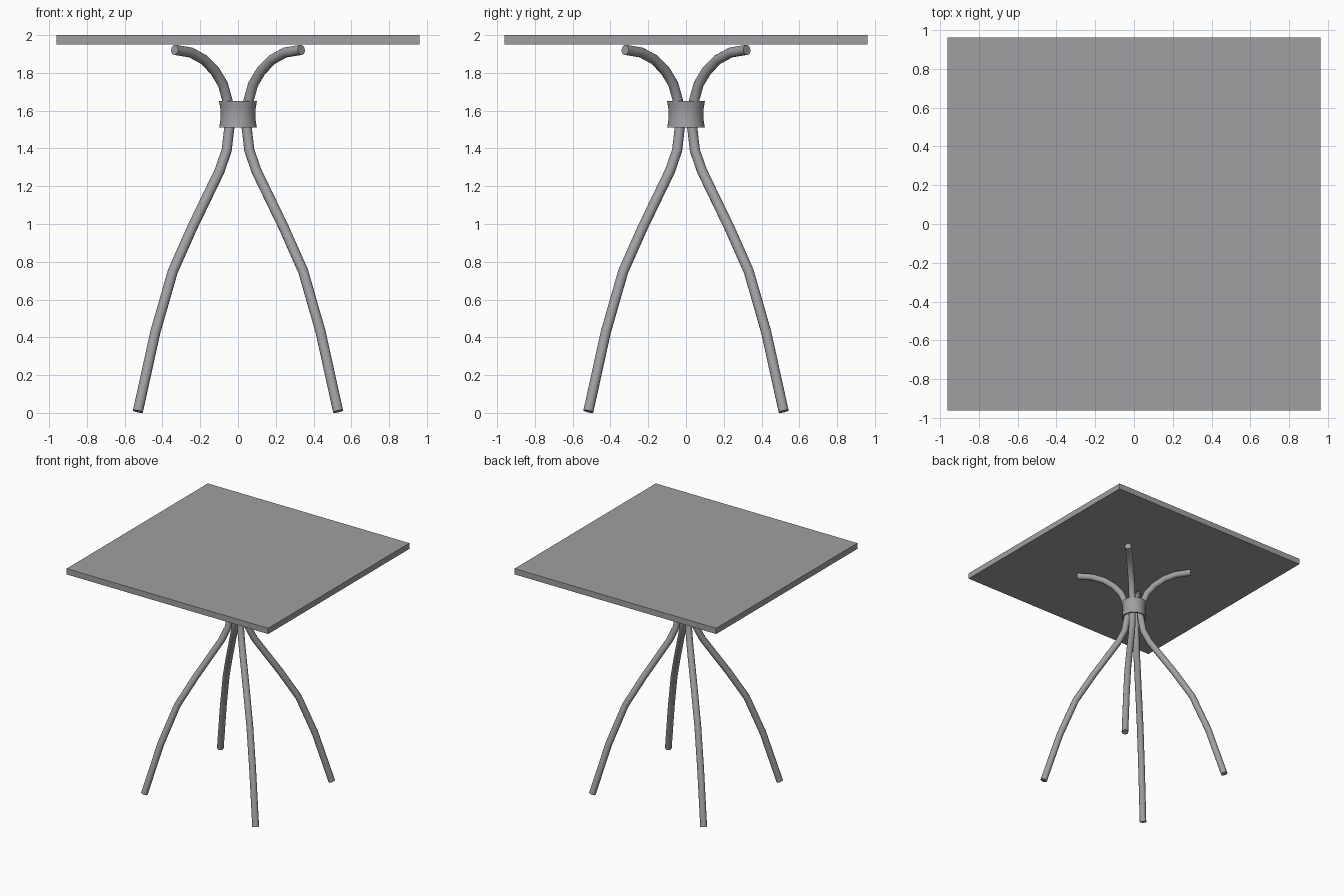
import bpy, bmesh, math
from mathutils import Vector

if "Cube" in bpy.data.objects:
    bpy.data.objects.remove(bpy.data.objects["Cube"])

grey = bpy.data.materials.new("metal grey")
grey.diffuse_color = (0.35, 0.35, 0.365, 1)
grey.use_nodes = True
grey.node_tree.nodes["Principled BSDF"].inputs["Base Color"].default_value = grey.diffuse_color


def add_object(name, bm, smooth=False):
    bmesh.ops.recalc_face_normals(bm, faces=bm.faces)
    for f in bm.faces:
        f.smooth = smooth and len(f.verts) == 4
    for e in bm.edges:
        if len(e.link_faces) == 2 and e.calc_face_angle() > math.radians(45):
            e.smooth = False
    me = bpy.data.meshes.new(name)
    bm.to_mesh(me)
    bm.free()
    me.materials.append(grey)
    ob = bpy.data.objects.new(name, me)
    bpy.context.collection.objects.link(ob)
    return ob


# square table top
bm = bmesh.new()
bmesh.ops.create_cube(bm, size=1)
bmesh.ops.scale(bm, vec=(1.92, 1.92, 0.05), verts=bm.verts)
bmesh.ops.translate(bm, vec=(0, 0, 1.975), verts=bm.verts)
add_object("table_top", bm)

# bent leg tubes: (x, z) of the centre line, y is slightly smaller
PATH = [(0.53, 0.008), (0.437, 0.43), (0.345, 0.75), (0.243, 0.98), (0.098, 1.28),
        (0.06, 1.39), (0.045, 1.52), (0.044, 1.58), (0.055, 1.65), (0.08, 1.74),
        (0.122, 1.81), (0.18, 1.87), (0.25, 1.908), (0.335, 1.922)]
R, SIDES = 0.027, 14


def leg(name, sx, sy):
    pts = [Vector((sx * x, sy * (x - 0.013), z)) for x, z in PATH]
    side = Vector((-sy, sx, 0)).normalized()
    bm = bmesh.new()
    rings = []
    for i, p in enumerate(pts):
        t = (pts[min(i + 1, len(pts) - 1)] - pts[max(i - 1, 0)]).normalized()
        u = (side - t * side.dot(t)).normalized()
        v = t.cross(u)
        rings.append([bm.verts.new(p + R * (u * math.cos(a) + v * math.sin(a)))
                      for a in (2 * math.pi * k / SIDES for k in range(SIDES))])
    for a, b in zip(rings, rings[1:]):
        for k in range(SIDES):
            j = (k + 1) % SIDES
            bm.faces.new((a[k], a[j], b[j], b[k]))
    bm.faces.new(rings[0])
    bm.faces.new(rings[-1])
    add_object(name, bm, True)


for sx, lr in ((-1, "left"), (1, "right")):
    for sy, fb in ((-1, "front"), (1, "back")):
        leg(f"{fb}_{lr}_leg", sx, sy)

# slightly waisted collar holding the legs together
PROFILE = [(0.1, 1.51), (0.094, 1.545), (0.092, 1.58), (0.094, 1.615), (0.1, 1.65),
           (0.088, 1.65), (0.083, 1.58), (0.088, 1.51)]
N = 32
bm = bmesh.new()
loops = [[bm.verts.new((r * math.cos(2 * math.pi * k / N), r * math.sin(2 * math.pi * k / N), z))
          for k in range(N)] for r, z in PROFILE]
for a, b in zip(loops, loops[1:] + loops[:1]):
    for k in range(N):
        j = (k + 1) % N
        bm.faces.new((a[k], a[j], b[j], b[k]))
add_object("leg_collar", bm, True)
